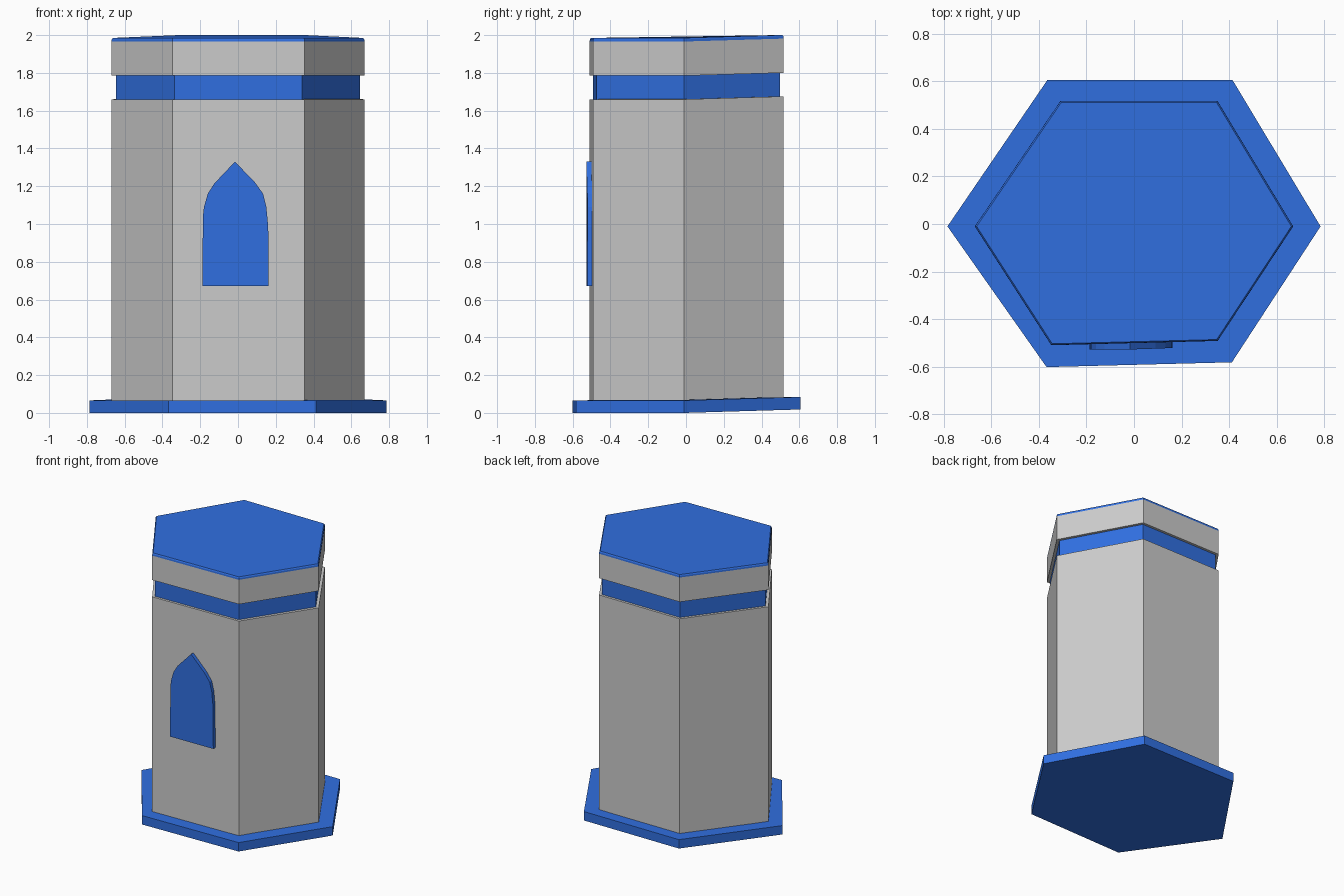
import bpy, bmesh

if "Cube" in bpy.data.objects:
    bpy.data.objects.remove(bpy.data.objects["Cube"])

blue = bpy.data.materials.new("blue")
blue.diffuse_color = (0.03, 0.16, 0.75, 1)
blue.use_nodes = True
blue.node_tree.nodes["Principled BSDF"].inputs["Base Color"].default_value = blue.diffuse_color

# Slightly irregular hexagon plans, counter-clockwise from the right corner
BODY = [(0.67, -0.01), (0.352, 0.517), (-0.31, 0.517),
        (-0.67, -0.01), (-0.348, -0.51), (0.352, -0.492)]
BASE = [(0.785, -0.01), (0.415, 0.605), (-0.365, 0.605),
        (-0.785, -0.01), (-0.368, -0.602), (0.412, -0.582)]


def loft(name, rings, material=None):
    """Solid from a stack of matching closed rings of 3D points."""
    bm = bmesh.new()
    loops = [[bm.verts.new(p) for p in ring] for ring in rings]
    n = len(loops[0])
    bm.faces.new(loops[0])
    bm.faces.new(loops[-1])
    for low, high in zip(loops, loops[1:]):
        for i in range(n):
            j = (i + 1) % n
            bm.faces.new((low[i], low[j], high[j], high[i]))
    # non-planar caps fold along the left-right corner line
    bmesh.ops.recalc_face_normals(bm, faces=bm.faces)
    mesh = bpy.data.meshes.new(name)
    bm.to_mesh(mesh)
    bm.free()
    obj = bpy.data.objects.new(name, mesh)
    bpy.context.collection.objects.link(obj)
    if material:
        mesh.materials.append(material)
    return obj


def hexagon(plan, z, scale=1.0, rise=0.03):
    """Ring at height z, rising gently towards the back."""
    return [(x * scale, y * scale, z + rise * max(y, 0)) for x, y in plan]


# Tower, from the ground up: name, plan, (height, scale) rings, material
parts = [
    ("base_slab", BASE, [(0.0, 1), (0.066, 1)], blue),
    ("tower_body", BODY, [(0.066, 1), (1.66, 1)], None),
    ("neck_band", BODY, [(1.66, 0.965), (1.785, 0.965)], blue),
    ("parapet", BODY, [(1.785, 1), (1.966, 1)], None),
    ("roof_cap", BODY, [(1.966, 1), (1.977, 0.998), (1.985, 0.988)], blue),
]
for name, plan, levels, material in parts:
    loft(name, [hexagon(plan, z, s) for z, s in levels], material)

# Pointed window on the front face
outline = [(-0.188, 0.672), (0.162, 0.672), (0.16, 0.985), (0.15, 1.09),
           (0.133, 1.16), (0.09, 1.22), (-0.016, 1.33), (-0.125, 1.215),
           (-0.16, 1.16), (-0.18, 1.09), (-0.186, 1.04)]
loft("window", [[(x, y + 0.04 * max(x, 0), z) for x, z in outline]
                for y in (-0.528, -0.49)], blue)
